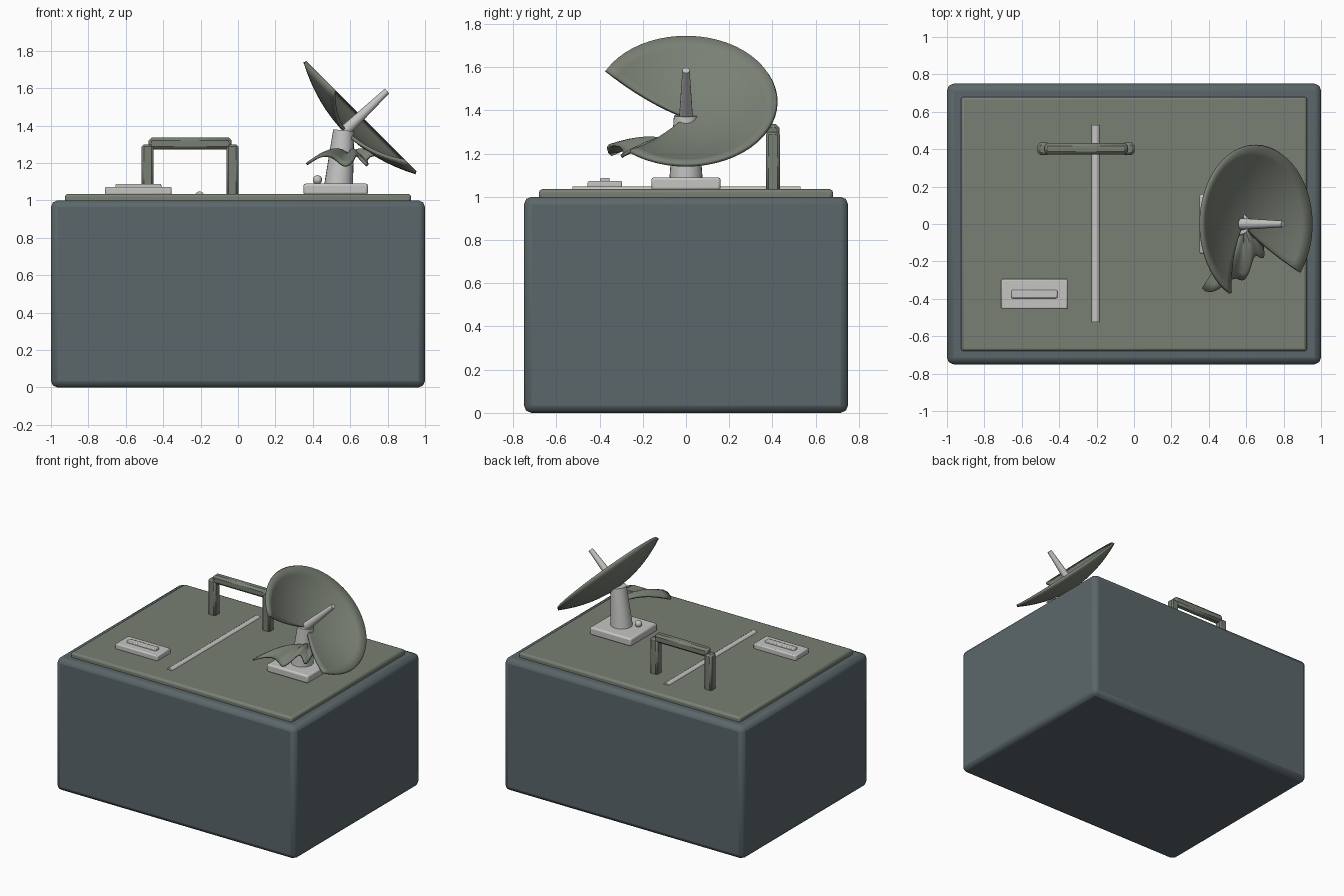
import bpy, bmesh, math
from mathutils import Vector, Matrix

if "Cube" in bpy.data.objects:
    bpy.data.objects.remove(bpy.data.objects["Cube"])


def material(name, rgb):
    m = bpy.data.materials.new(name)
    m.diffuse_color = (*rgb, 1)
    m.use_nodes = True
    m.node_tree.nodes["Principled BSDF"].inputs["Base Color"].default_value = m.diffuse_color
    return m


SLATE = material("slate_blue", (0.105, 0.135, 0.145))
OLIVE = material("olive_grey", (0.19, 0.215, 0.175))
LIGHT = material("light_grey", (0.56, 0.56, 0.55))


def finish(bm, name, mat, bevel=0, segments=2, solid=0, angle=40):
    bmesh.ops.recalc_face_normals(bm, faces=bm.faces)
    me = bpy.data.meshes.new(name)
    bm.to_mesh(me)
    bm.free()
    ob = bpy.data.objects.new(name, me)
    bpy.context.collection.objects.link(ob)
    me.materials.append(mat)
    if solid:
        mod = ob.modifiers.new("thickness", "SOLIDIFY")
        mod.thickness = solid
        mod.offset = 0
    if bevel:
        mod = ob.modifiers.new("bevel", "BEVEL")
        mod.width = bevel
        mod.segments = segments
    bpy.ops.object.select_all(action="DESELECT")
    bpy.context.view_layer.objects.active = ob
    ob.select_set(True)
    bpy.ops.object.shade_smooth_by_angle(angle=math.radians(angle))
    return ob


def box(name, mat, lo, hi, bevel=0, segments=2):
    lo, hi = Vector(lo), Vector(hi)
    bm = bmesh.new()
    bmesh.ops.create_cube(bm, size=1)
    bmesh.ops.scale(bm, vec=hi - lo, verts=bm.verts)
    bmesh.ops.translate(bm, vec=(lo + hi) / 2, verts=bm.verts)
    return finish(bm, name, mat, bevel, segments)


def rod(name, mat, a, b, r1, r2, sides=16, bevel=0):
    a, b = Vector(a), Vector(b)
    bm = bmesh.new()
    bmesh.ops.create_cone(bm, cap_ends=True, segments=sides, radius1=r1,
                          radius2=r2, depth=(b - a).length)
    turn = (b - a).to_track_quat("Z", "Y").to_matrix().to_4x4()
    bm.transform(Matrix.Translation((a + b) / 2) @ turn)
    return finish(bm, name, mat, bevel, 1, angle=50)


def sheet(name, mat, point, rings, spokes, solid):
    """Fan-shaped sheet; point(t, s) with t outward and s around, both 0..1."""
    bm = bmesh.new()
    apex = bm.verts.new(point(0, 0.5))
    rows = [[bm.verts.new(point(i / rings, j / spokes)) for j in range(spokes + 1)]
            for i in range(1, rings + 1)]
    for j in range(spokes):
        bm.faces.new((apex, rows[0][j], rows[0][j + 1]))
        for a, b in zip(rows, rows[1:]):
            bm.faces.new((a[j], b[j], b[j + 1], a[j + 1]))
    return finish(bm, name, mat, solid=solid)


# Crate body and top panel
box("crate_body", SLATE, (-1, -0.75, 0), (1, 0.75, 1), 0.035)
box("top_panel", OLIVE, (-0.925, -0.68, 0.98), (0.925, 0.68, 1.035), 0.015)

# Carry handle
for side, x in (("left", -0.483), ("right", -0.03)):
    box(f"handle_leg_{side}", OLIVE, (x - 0.032, 0.37, 1.02),
        (x + 0.032, 0.435, 1.3), 0.012, 1)
box("handle_bar", OLIVE, (-0.478, 0.372, 1.272), (-0.034, 0.433, 1.336), 0.016, 1)

# Seam strip and latch
rod("seam_strip", LIGHT, (-0.205, -0.525, 1.023), (-0.205, 0.53, 1.023), 0.025, 0.025)
box("latch_plate", LIGHT, (-0.71, -0.455, 1.03), (-0.355, -0.295, 1.073), 0.008)
box("latch_lever", LIGHT, (-0.655, -0.397, 1.06), (-0.41, -0.353, 1.088), 0.006)

# Antenna stand
box("stand_base", LIGHT, (0.35, -0.16, 1.03), (0.695, 0.16, 1.09), 0.012)
rod("stand_post", LIGHT, (0.538, 0, 1.08), (0.565, 0, 1.375), 0.077, 0.056, 24)
bm = bmesh.new()
bmesh.ops.create_uvsphere(bm, u_segments=12, v_segments=8, radius=0.025)
bmesh.ops.translate(bm, vec=(0.425, -0.04, 1.11), verts=bm.verts)
finish(bm, "stand_knob", LIGHT)
rod("feed_rod", LIGHT, (0.565, 0, 1.365), (0.797, 0, 1.585), 0.032, 0.017)

# Dish with a missing wedge
AXIS = Vector((1, 0, 1)).normalized()
UP = Vector((-1, 0, 1)).normalized()
RIM = Vector((0.655, 0, 1.445))


def dish_point(t, s):
    a = math.radians(232 + 280 * s)
    r = 0.42 * t
    return (RIM + Vector((0, 1, 0)) * r * math.cos(a) + UP * r * math.sin(a)
            - AXIS * 0.11 * (1 - t * t))


sheet("dish", OLIVE, dish_point, 8, 44, 0.018)


# Torn, crumpled wedge hanging below the gap
def torn_point(t, s):
    a = math.radians(237 + 82 * s)
    r = t * (0.41 - 0.23 * min(1, 1.5 * s) + 0.025 * math.sin(s * 19))
    wave = 0.027 * math.sin(s * 15 - 0.8) * t
    return Vector((0.59 + r * math.cos(a), r * math.sin(a),
                   1.235 + 0.035 * math.sin(math.pi * t) - 0.022 * t + wave))


sheet("torn_wedge", OLIVE, torn_point, 8, 24, 0.014)
